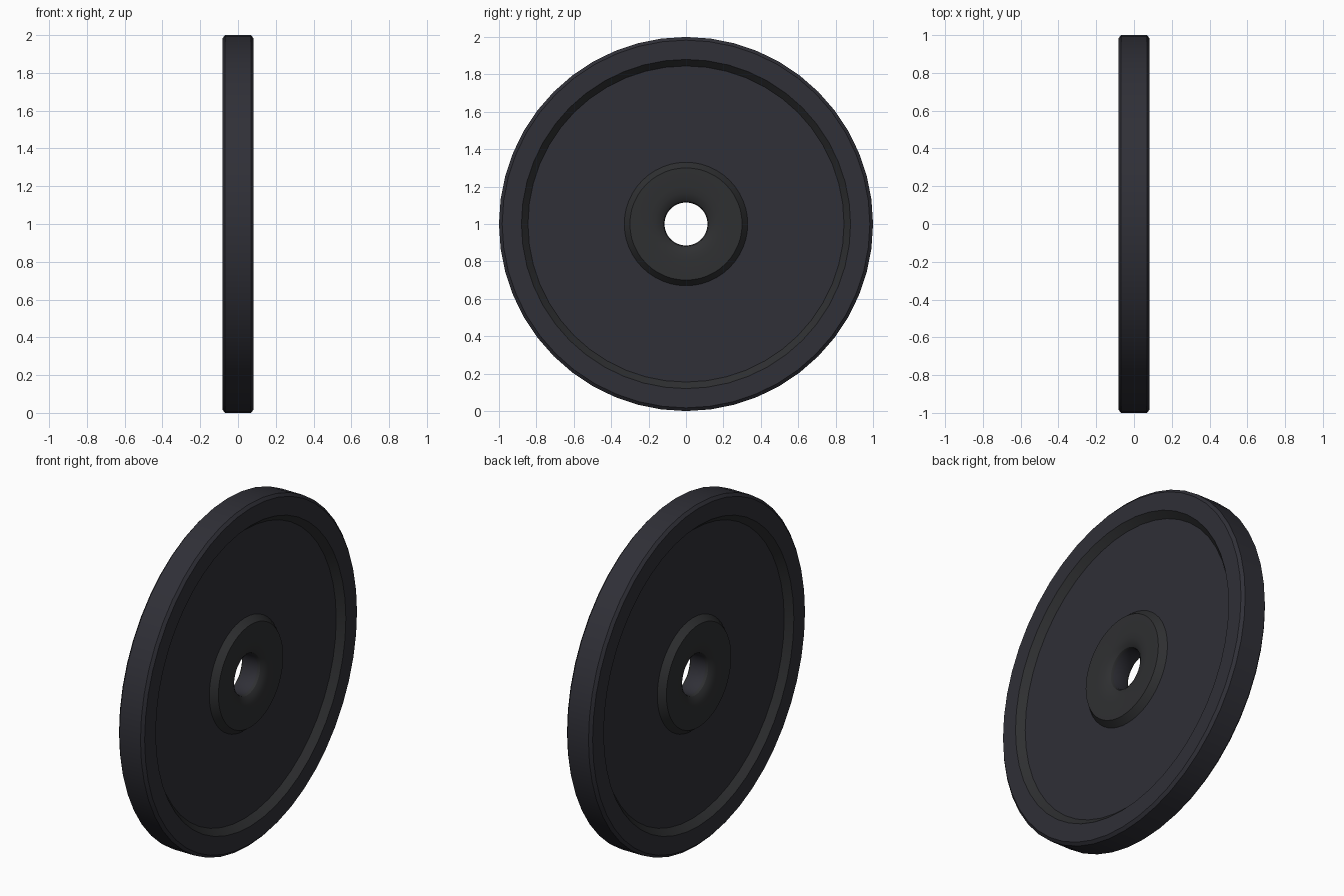
import bpy, bmesh, math

cube = bpy.data.objects.get("Cube")
if cube:
    bpy.data.objects.remove(cube, do_unlink=True)

SEGMENTS = 48


def make_material(name, color):
    mat = bpy.data.materials.new(name)
    mat.use_nodes = True
    mat.diffuse_color = color
    bsdf = mat.node_tree.nodes["Principled BSDF"]
    bsdf.inputs["Base Color"].default_value = color
    bsdf.inputs["Roughness"].default_value = 0.6
    return mat


plate_black = make_material("plate black", (0.029, 0.029, 0.038, 1))
hub_black = make_material("hub charcoal", (0.028, 0.029, 0.031, 1))

# Half profile (radius, offset along the axle), from tread to bore
half = [
    (1.0, 0.068), (0.983, 0.083),      # tread chamfer
    (0.88, 0.083), (0.845, 0.045),     # rim face and sloped inner wall
    (0.33, 0.045), (0.30, 0.083),      # recessed web and hub wall
    (0.20, 0.083), (0.165, 0.079),     # hub face rounding into the bore
    (0.138, 0.071), (0.121, 0.059), (0.115, 0.045),
]
profile = half + [(r, -x) for r, x in reversed(half)]

# Spin the closed profile around the x axis
bm = bmesh.new()
rings = []
for r, x in profile:
    angles = [2 * math.pi * i / SEGMENTS for i in range(SEGMENTS)]
    rings.append([bm.verts.new((x, r * math.cos(a), 1 + r * math.sin(a))) for a in angles])

for k, ring in enumerate(rings):
    nxt = rings[(k + 1) % len(rings)]
    (r1, x1), (r2, x2) = profile[k], profile[(k + 1) % len(profile)]
    in_hub = max(r1, r2) < 0.34 and r1 != r2
    rim_wall = 0.84 < min(r1, r2) and max(r1, r2) < 0.9
    for i in range(SEGMENTS):
        j = (i + 1) % SEGMENTS
        face = bm.faces.new((ring[i], ring[j], nxt[j], nxt[i]))
        face.material_index = 1 if in_hub or rim_wall else 0
bmesh.ops.recalc_face_normals(bm, faces=bm.faces)

mesh = bpy.data.meshes.new("weight_plate")
bm.to_mesh(mesh)
bm.free()
mesh.materials.append(plate_black)
mesh.materials.append(hub_black)
plate = bpy.data.objects.new("weight_plate", mesh)
bpy.context.collection.objects.link(plate)

# Smooth round surfaces, crisp profile edges
bpy.ops.object.select_all(action="DESELECT")
plate.select_set(True)
bpy.context.view_layer.objects.active = plate
bpy.ops.object.shade_smooth_by_angle(angle=math.radians(30))
